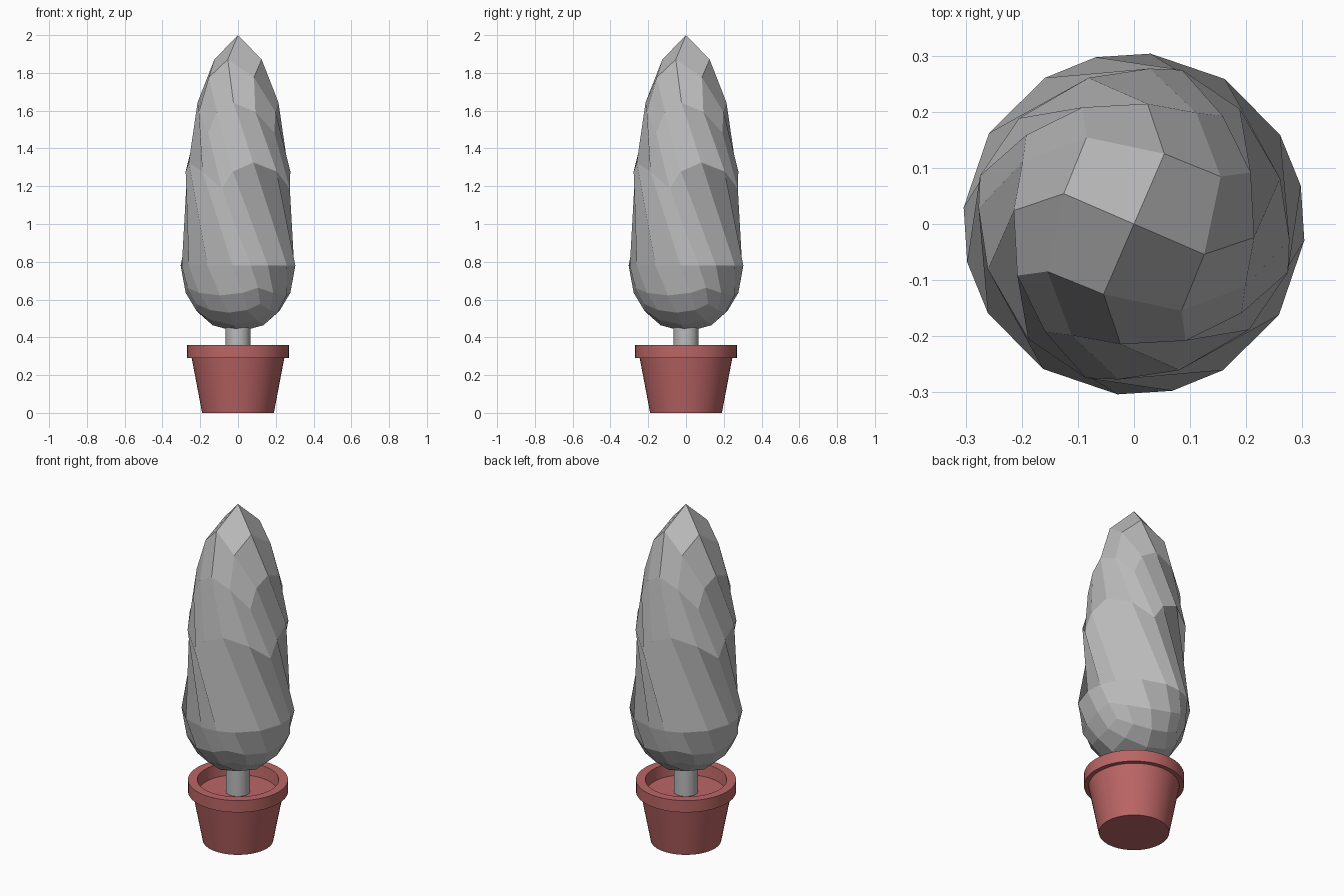
import bpy, bmesh, math

cube = bpy.data.objects.get("Cube")
if cube:
    bpy.data.objects.remove(cube, do_unlink=True)


def material(name, rgb):
    mat = bpy.data.materials.new(name)
    mat.use_nodes = True
    mat.diffuse_color = (*rgb, 1)
    mat.node_tree.nodes["Principled BSDF"].inputs["Base Color"].default_value = (*rgb, 1)
    return mat


def add_object(name, bm, mat):
    bmesh.ops.recalc_face_normals(bm, faces=bm.faces)
    mesh = bpy.data.meshes.new(name)
    bm.to_mesh(mesh)
    bm.free()
    mesh.materials.append(mat)
    obj = bpy.data.objects.new(name, mesh)
    bpy.context.collection.objects.link(obj)
    return obj


def lathe(name, profile, mat, sides):
    """Spin an (r, z) profile around the z axis."""
    bm = bmesh.new()
    verts = [bm.verts.new((r, 0, z)) for r, z in profile]
    edges = [bm.edges.new(pair) for pair in zip(verts, verts[1:])]
    bmesh.ops.spin(bm, geom=verts + edges, axis=(0, 0, 1), cent=(0, 0, 0),
                   angle=math.tau, steps=sides, use_merge=True)
    bmesh.ops.remove_doubles(bm, verts=bm.verts, dist=0.0005)
    obj = add_object(name, bm, mat)
    bpy.ops.object.select_all(action="DESELECT")
    obj.select_set(True)
    bpy.context.view_layer.objects.active = obj
    bpy.ops.object.shade_smooth_by_angle(angle=math.radians(30))
    return obj


grey = material("foliage grey", (0.5, 0.5, 0.5))
terracotta = material("terracotta red", (0.5, 0.13, 0.13))

# Flower pot: tapered wall, rim, and the filled floor inside
lathe("pot", [(0, 0), (0.19, 0), (0.245, 0.29), (0.27, 0.29), (0.27, 0.36),
              (0.22, 0.36), (0.212, 0.29), (0, 0.29)], terracotta, 48)

# Trunk
lathe("trunk", [(0, 0.28), (0.066, 0.28), (0.066, 0.5), (0, 0.5)], grey, 32)

# Foliage: a cube-sphere stretched upward from its widest ring, then twisted
WIDEST, RADIUS, TOP, BOTTOM = 0.78, 0.305, 1.22, 0.353
bm = bmesh.new()
bmesh.ops.create_cube(bm, size=2)
bmesh.ops.subdivide_edges(bm, edges=bm.edges[:], cuts=3, use_grid_fill=True)
for v in bm.verts:
    d = v.co.normalized()
    rise = d.z * (TOP if d.z > 0 else BOTTOM)
    turn = math.radians(57.9 - 74.5 * rise)
    c, s = math.cos(turn), math.sin(turn)
    v.co = (RADIUS * (d.x * c - d.y * s), RADIUS * (d.x * s + d.y * c), WIDEST + rise)
add_object("foliage", bm, grey)
